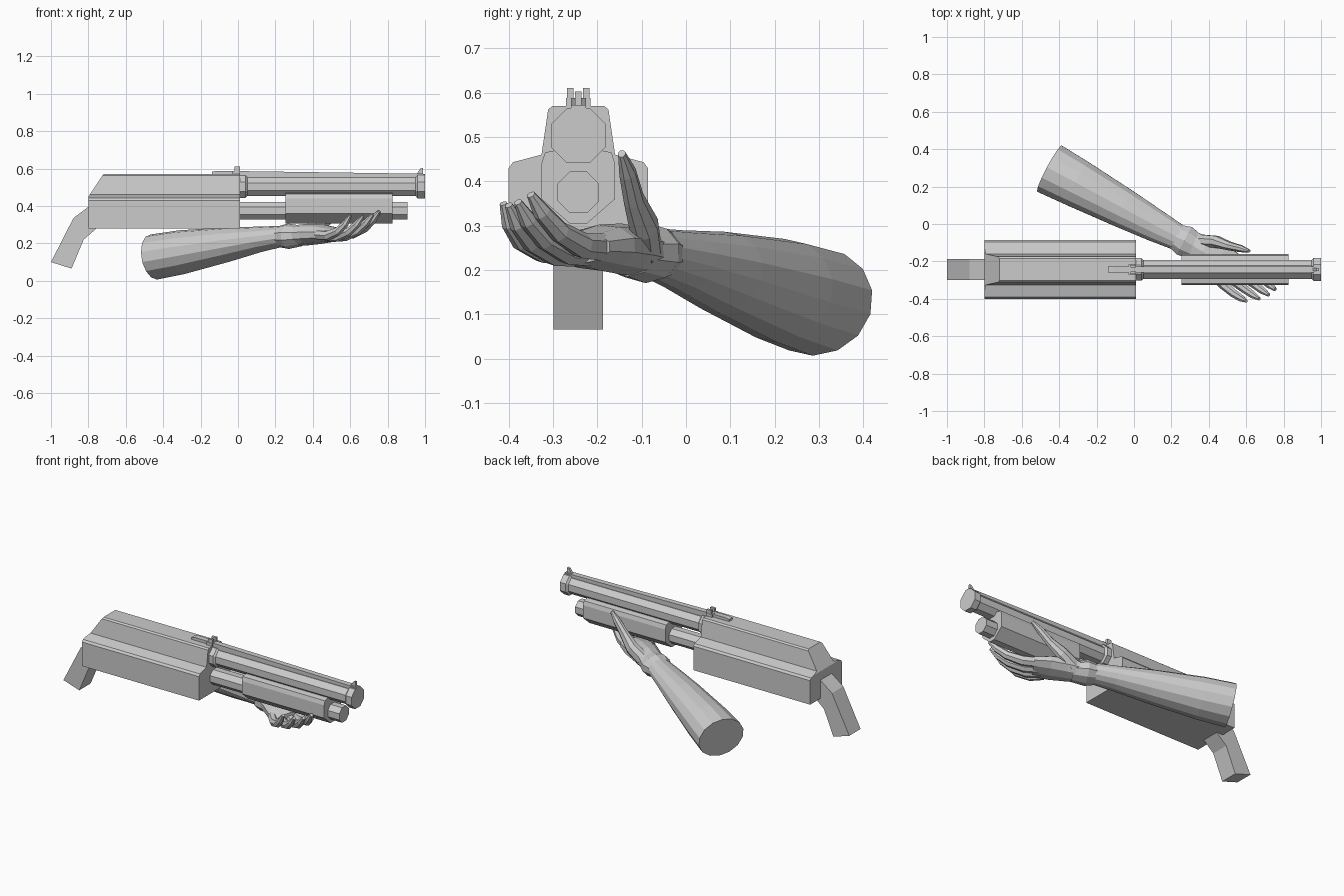
import bpy, bmesh
from math import sin, cos, pi
from mathutils import Vector

if "Cube" in bpy.data.objects:
    bpy.data.objects.remove(bpy.data.objects["Cube"])

YC = -0.243  # centre line of the gun


def finish(name, bm):
    bmesh.ops.recalc_face_normals(bm, faces=bm.faces)
    me = bpy.data.meshes.new(name)
    bm.to_mesh(me)
    bm.free()
    ob = bpy.data.objects.new(name, me)
    bpy.context.collection.objects.link(ob)
    return ob


def skin(name, rings):
    bm = bmesh.new()
    vr = [[bm.verts.new(p) for p in r] for r in rings]
    n = len(vr[0])
    for a, b in zip(vr, vr[1:]):
        for i in range(n):
            bm.faces.new((a[i], a[(i + 1) % n], b[(i + 1) % n], b[i]))
    bm.faces.new(vr[0])
    bm.faces.new(vr[-1])
    return finish(name, bm)


def prism_x(name, half, x0, x1):
    """Mirror a half section (offset, z) about the centre line, extrude along x."""
    sec = half + [(-y, z) for y, z in reversed(half) if abs(y) > 1e-5]
    return skin(name, [[(x, YC + y, z) for y, z in sec] for x in (x0, x1)])


def plate_y(name, prof, w, y=YC):
    """Extrude a side profile (x, z) across y."""
    return skin(name, [[(px, y + s * w / 2, pz) for px, pz in prof] for s in (-1, 1)])


def tube_x(name, stations, z, n=8):
    """Octagonal tube along x from (x, half height across flats)."""
    rings = []
    for x, h in stations:
        r = h / cos(pi / n)
        rings.append([(x, YC + r * cos((i + .5) * 2 * pi / n),
                       z + r * sin((i + .5) * 2 * pi / n)) for i in range(n)])
    return skin(name, rings)


def limb(name, st, side, n=8):
    """Loft along stations (x, y, z, half width, half thickness)."""
    P = [Vector(s[:3]) for s in st]
    rings = []
    for i, s in enumerate(st):
        t = (P[min(i + 1, len(P) - 1)] - P[max(i - 1, 0)]).normalized()
        u = Vector(side)
        u = (u - t * u.dot(t)).normalized()
        v = t.cross(u)
        rings.append([P[i] + u * s[3] * cos((k + .5) * 2 * pi / n)
                      + v * s[4] * sin((k + .5) * 2 * pi / n) for k in range(n)])
    return skin(name, rings)


# receiver, with the rear of the upper part cut on a slope
rec = prism_x("receiver", [(.058, .57), (.068, .562), (.083, .46), (.147, .443),
                           (.157, .43), (.157, .28)], -.8, .01)
bm = bmesh.new()
bm.from_mesh(rec.data)
cut = bmesh.ops.bisect_plane(bm, geom=bm.verts[:] + bm.edges[:] + bm.faces[:],
                             plane_co=(-.8, 0, .45), plane_no=(-.12, 0, .08), clear_outer=True)
bmesh.ops.contextual_create(bm, geom=[e for e in cut["geom_cut"]
                                      if isinstance(e, bmesh.types.BMEdge)])
bmesh.ops.recalc_face_normals(bm, faces=bm.faces)
bm.to_mesh(rec.data)
bm.free()

# pistol grip
plate_y("grip", [(-.78, .40), (-.80, .395), (-.88, .335), (-1, .10), (-.89, .065),
                 (-.825, .22), (-.75, .285)], .112)

# barrel with end collars, magazine tube, sliding fore-end
tube_x("barrel", [(0, .06), (.04, .06), (.05, .05), (.95, .05), (.96, .062), (1, .062)], .503)
tube_x("magazine_tube", [(0, .047), (.905, .047)], .375)
prism_x("fore_end", [(.05, .47), (.075, .465), (.083, .44), (.083, .36), (.02, .305)], .255, .825)

# top rib and sights
plate_y("rib", [(-.14, .565), (-.14, .583), (-.11, .588), (1, .572), (1, .55), (0, .55)], .034)
plate_y("rear_sight_base", [(-.03, .56), (-.03, .588), (.01, .588), (.01, .56)], .055)
for s in (-1, 1):
    plate_y("rear_sight_prong", [(-.02, .57), (-.02, .61), (.01, .61), (.01, .57)],
            .014, YC + s * .018)
plate_y("front_sight", [(.955, .57), (.975, .60), (.99, .603), (.99, .57)], .014)

# forearm
limb("forearm", [(-.45, .295, .127, .143, .122), (-.30, .215, .153, .132, .118),
                 (-.05, .08, .195, .108, .092), (.12, -.012, .222, .088, .068),
                 (.25, -.08, .24, .07, .055)], (.47, .88, 0), 14)

# glove cuff and palm
limb("glove_cuff", [(.225, -.068, .236, .072, .058), (.27, -.09, .238, .088, .068),
                    (.34, -.13, .24, .072, .055)], (.47, .88, 0), 10)
limb("palm", [(.29, -.10, .24, .072, .055), (.37, -.145, .247, .085, .058),
              (.45, -.195, .25, .098, .052), (.53, -.245, .248, .09, .036)],
     (.6, .8, .06), 10)

# thumb along the far side of the fore-end
limb("thumb", [(.36, -.09, .25, .036, .045), (.44, -.095, .30, .034, .042),
               (.51, -.118, .36, .024, .03), (.57, -.132, .42, .02, .024),
               (.615, -.145, .462, .009, .011)], (0, 1, 0), 8)

# four fingers, blended from index to little finger
index = [(.52, -.18, .25, .032), (.61, -.235, .255, .030), (.68, -.285, .285, .025),
         (.725, -.325, .33, .021), (.755, -.35, .37, .01)]
little = [(.43, -.27, .245, .029), (.48, -.325, .242, .027), (.535, -.372, .265, .023),
          (.575, -.398, .305, .019), (.60, -.412, .35, .009)]
for i, name in enumerate(("index", "middle", "ring", "little")):
    t = i / 3
    bulge = .02 * sin(pi * t)
    pts = []
    for j, (a, b) in enumerate(zip(index, little)):
        x, y, z, r = [p + (q - p) * t for p, q in zip(a, b)]
        pts.append((x + bulge * j / 4, y - bulge * .5 * j / 4, z - bulge * .6, r, r))
    limb(name + "_finger", pts, (.7, .7, 0), 7)
